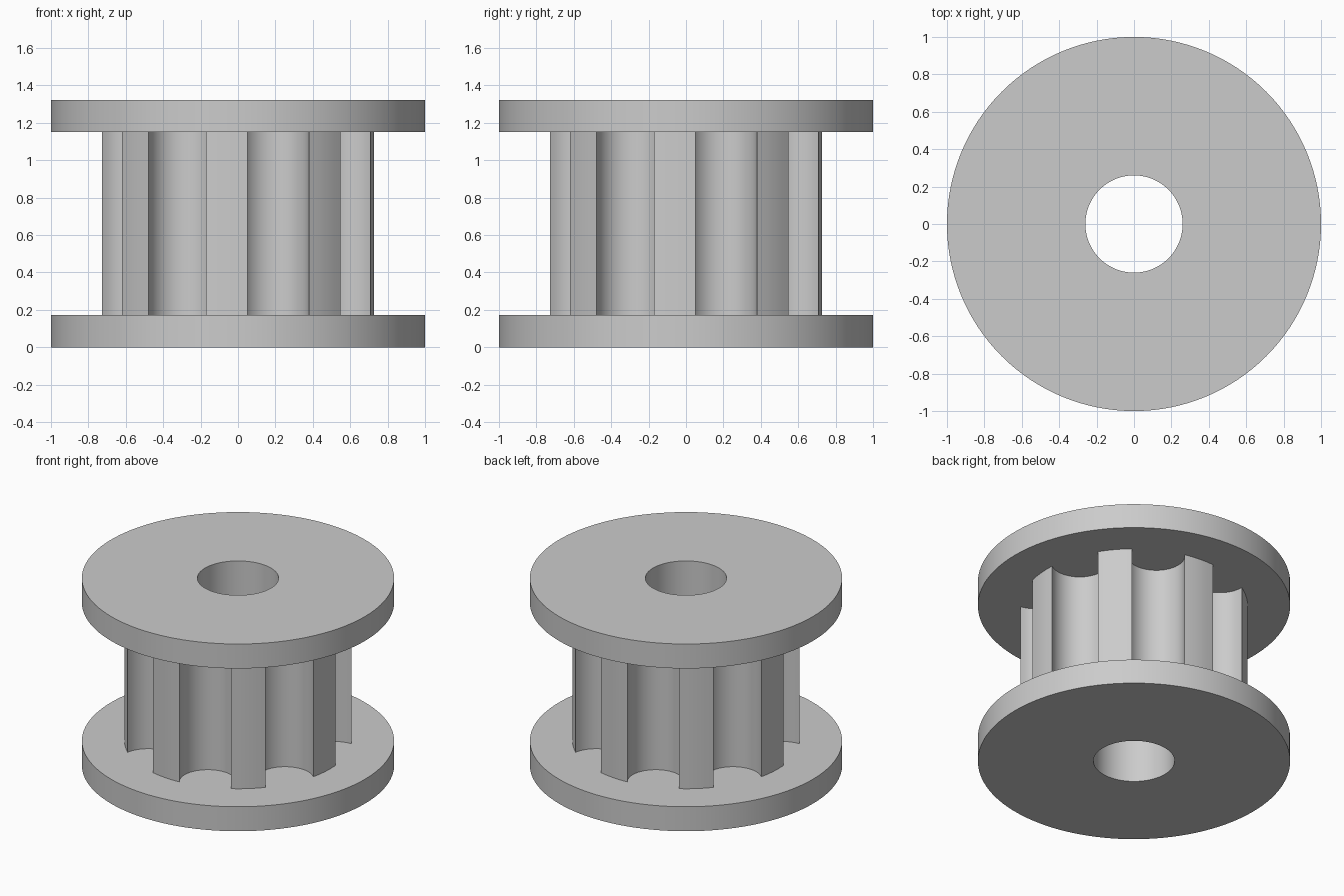
import bpy
import bmesh
from math import sin, cos, pi, radians, hypot, atan2

if "Cube" in bpy.data.objects:
    bpy.data.objects.remove(bpy.data.objects["Cube"])

BORE, FLANGE_R, TOOTH_R = 0.26, 1.0, 0.728
FLANGE_H, HEIGHT = 0.173, 1.323
TEETH = 8
TOOTH_HALF = radians(8.7)            # half the angle of one tooth tip
GROOVE_D = 0.65                      # distance of groove centre from the axis

grey = bpy.data.materials.new("plain grey")
grey.use_nodes = True
grey.diffuse_color = (0.6, 0.6, 0.6, 1)
grey.node_tree.nodes["Principled BSDF"].inputs["Base Color"].default_value = (0.6, 0.6, 0.6, 1)


def circle(radius, count, start=0.0):
    return [(radius * cos(start + 2 * pi * i / count),
             radius * sin(start + 2 * pi * i / count)) for i in range(count)]


def bored_prism(name, outline, start, z0, z1):
    """Extrude an outline from z0 to z1 around a round bore."""
    bm = bmesh.new()
    n = len(outline)
    bore = circle(BORE, n, start)
    loops = [[bm.verts.new((x, y, z)) for x, y in pts]
             for pts, z in ((outline, z0), (outline, z1), (bore, z1), (bore, z0))]
    for k in range(4):
        a, b = loops[k], loops[(k + 1) % 4]
        for i in range(n):
            j = (i + 1) % n
            bm.faces.new((a[i], a[j], b[j], b[i]))
    bmesh.ops.recalc_face_normals(bm, faces=bm.faces)
    mesh = bpy.data.meshes.new(name)
    bm.to_mesh(mesh)
    bm.free()
    mesh.materials.append(grey)
    obj = bpy.data.objects.new(name, mesh)
    bpy.context.collection.objects.link(obj)
    bpy.ops.object.select_all(action="DESELECT")
    obj.select_set(True)
    bpy.context.view_layer.objects.active = obj
    bpy.ops.object.shade_smooth_by_angle(angle=radians(30))
    return obj


def toothed_outline(first):
    """Round-tipped teeth separated by concave circular grooves."""
    pitch = 2 * pi / TEETH
    gap = pitch / 2 - TOOTH_HALF
    rise, half = TOOTH_R * cos(gap) - GROOVE_D, TOOTH_R * sin(gap)
    radius, sweep = hypot(rise, half), pi / 2 + atan2(rise, half)
    points = []
    for t in range(TEETH):
        mid = first + t * pitch
        for i in range(5):
            a = mid + TOOTH_HALF * (i / 2 - 1)
            points.append((TOOTH_R * cos(a), TOOTH_R * sin(a)))
        g = mid + pitch / 2
        steps = 20
        for i in range(1, steps):
            phi = sweep * (2 * i / steps - 1)
            u, v = GROOVE_D - radius * cos(phi), radius * sin(phi)
            points.append((u * cos(g) - v * sin(g), u * sin(g) + v * cos(g)))
    return points


# Two end flanges and the toothed drum between them
first_tooth = radians(-94.8)
bored_prism("bottom_flange", circle(FLANGE_R, 128), 0, 0, FLANGE_H)
bored_prism("top_flange", circle(FLANGE_R, 128), 0, HEIGHT - FLANGE_H, HEIGHT)
bored_prism("toothed_drum", toothed_outline(first_tooth), first_tooth - TOOTH_HALF,
            FLANGE_H, HEIGHT - FLANGE_H)
